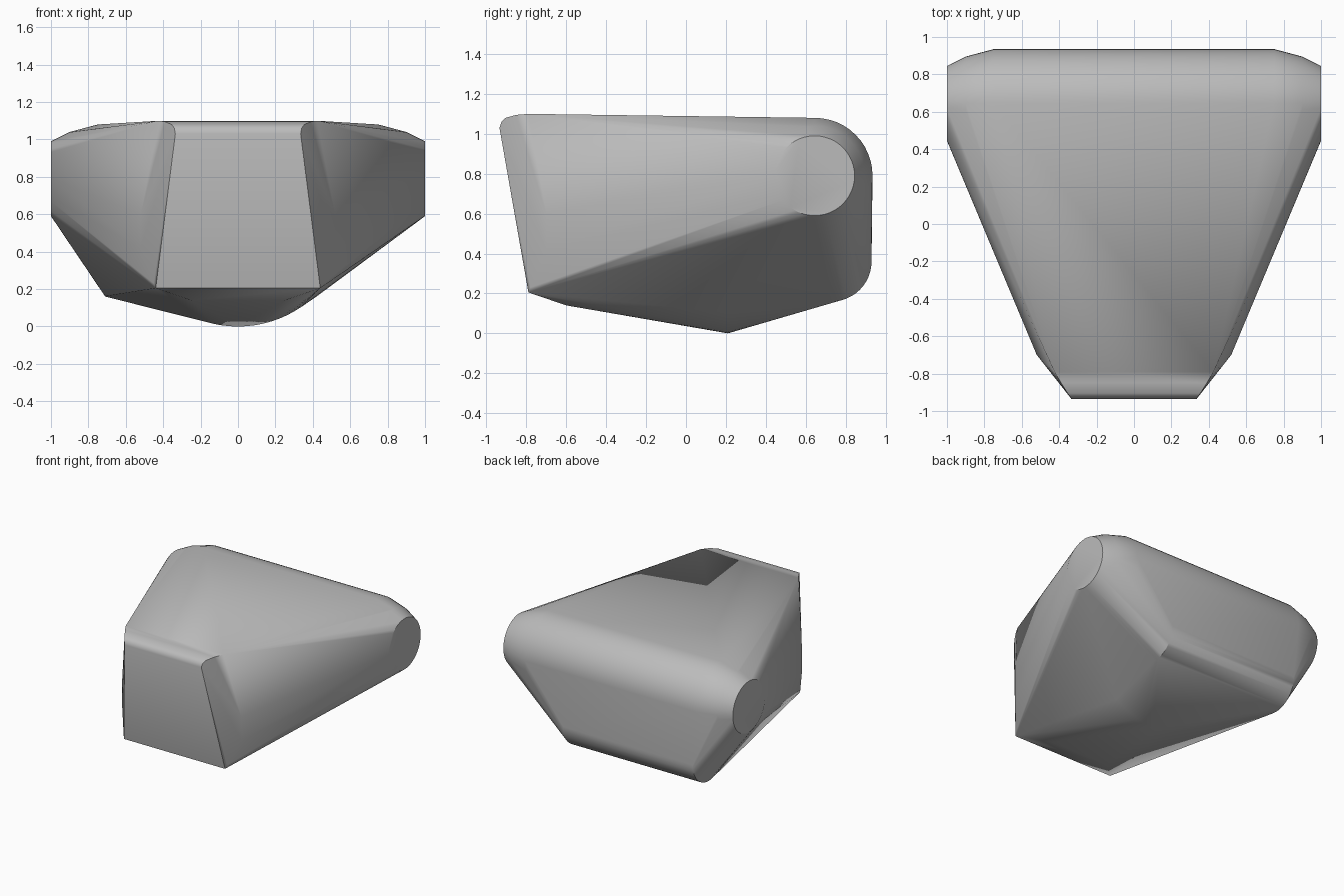
import bpy, bmesh
from math import sin, cos, tau, radians

old = bpy.data.objects.get("Cube")
if old:
    bpy.data.objects.remove(old, do_unlink=True)

grey = bpy.data.materials.new("plain_grey")
grey.use_nodes = True
colour = (0.5, 0.5, 0.5, 1)
grey.diffuse_color = colour
grey.node_tree.nodes["Principled BSDF"].inputs["Base Color"].default_value = colour


def side_ring(x, y, z, r, n=48):
    """Circle facing along x."""
    return [(x, y + r * cos(tau * i / n), z + r * sin(tau * i / n)) for i in range(n)]


def keel_arc(y, r, spread=60, n=28):
    """Lower arc of a circle facing along y, touching the ground."""
    angles = [radians(spread * (2 * i / n - 1)) for i in range(n + 1)]
    return [(r * sin(a), y, r - r * cos(a)) for a in angles]


points = []

# Wide upper roll at the back, tapering to a small disc at each end
for x, r in ((0.75, 0.29), (0.9, 0.25), (1.0, 0.2)):
    for side in (-1, 1):
        points += side_ring(side * x, 0.645, 0.79, r)

# Lower back roll, shorter on the +x side
for x in (-0.71, 0.42):
    points += side_ring(x, 0.73, 0.36, 0.2)

# Rounded keel
points += keel_arc(0.21, 0.6)

# Front block: face corners, rounded top edge, cheeks and chin
block = [(0.44, -0.79, 0.205), (0.45, -0.78, 0.23), (0.335, -0.935, 1.03),
         (0.34, -0.925, 1.06), (0.355, -0.905, 1.08), (0.39, -0.85, 1.095),
         (0.425, -0.79, 1.1), (0.52, -0.7, 0.42), (0.52, -0.7, 0.6), (0.25, -0.6, 0.14)]
points += [(s * x, y, z) for x, y, z in block for s in (-1, 1)]

# Wrap everything in one tight skin
bm = bmesh.new()
for p in points:
    bm.verts.new(p)
hull = bmesh.ops.convex_hull(bm, input=bm.verts[:])
spare = {v for v in hull["geom_interior"] + hull["geom_unused"] if isinstance(v, bmesh.types.BMVert)}
bmesh.ops.delete(bm, geom=list(spare), context="VERTS")
bmesh.ops.dissolve_limit(bm, angle_limit=radians(0.5), verts=bm.verts[:], edges=bm.edges[:])
bmesh.ops.recalc_face_normals(bm, faces=bm.faces[:])

mesh = bpy.data.meshes.new("wedge_body")
bm.to_mesh(mesh)
bm.free()
mesh.materials.append(grey)
body = bpy.data.objects.new("wedge_body", mesh)
bpy.context.collection.objects.link(body)

# Smooth the rolls, keep the disc and face edges crisp
bpy.ops.object.select_all(action="DESELECT")
body.select_set(True)
bpy.context.view_layer.objects.active = body
bpy.ops.object.shade_smooth_by_angle(angle=radians(30))
